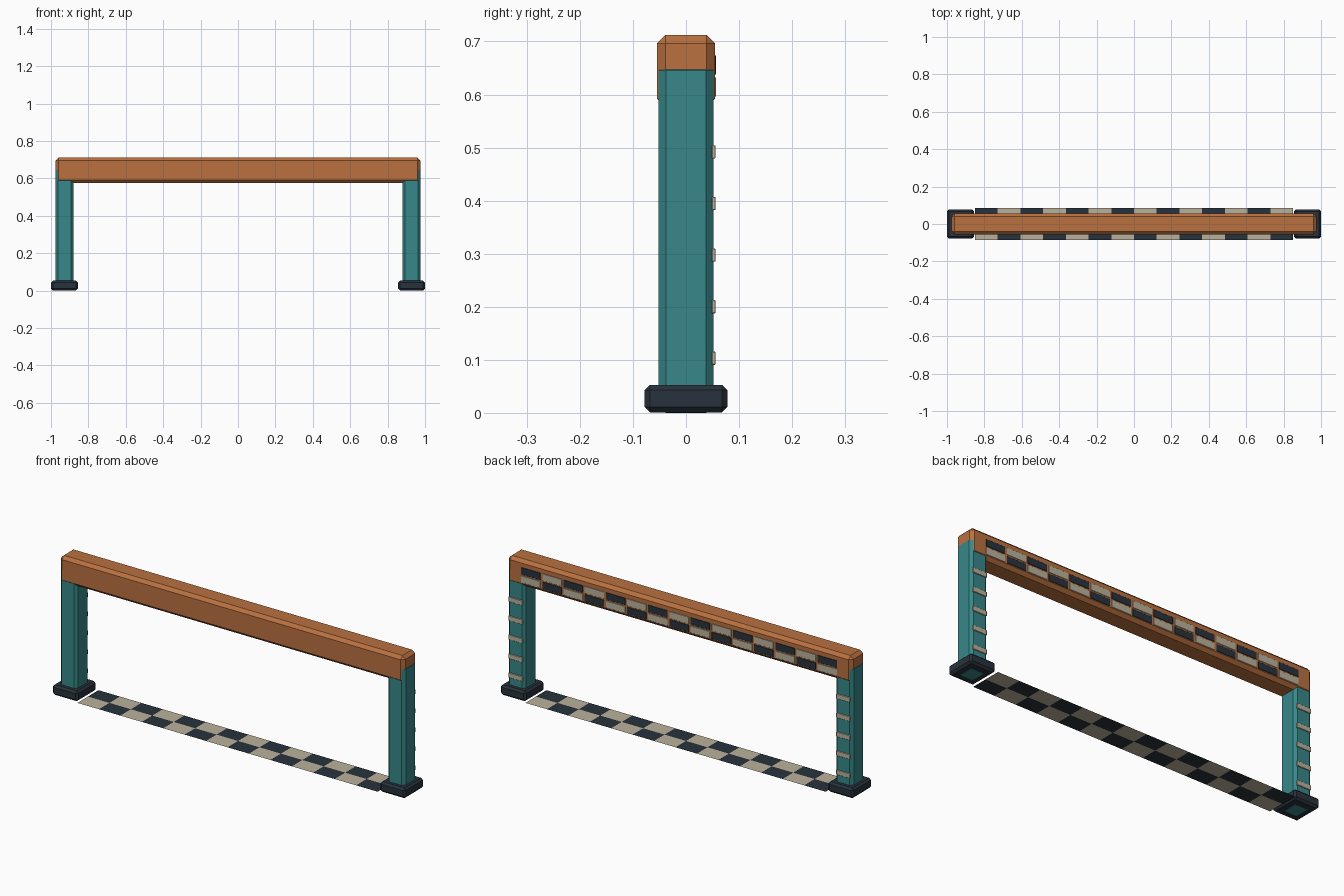
import bpy, bmesh
from mathutils import Matrix, Vector

if "Cube" in bpy.data.objects:
    bpy.data.objects.remove(bpy.data.objects["Cube"])


def material(name, rgb):
    m = bpy.data.materials.new(name)
    m.diffuse_color = tuple((c / 255) ** 2.2 for c in rgb) + (1,)
    m.use_nodes = True
    m.node_tree.nodes["Principled BSDF"].inputs["Base Color"].default_value = m.diffuse_color
    return m


ORANGE = material("orange", (184, 112, 66))
TEAL = material("teal", (58, 134, 136))
DARK = material("charcoal", (44, 53, 62))
CREAM = material("cream", (186, 176, 154))


def finish(name, bm, mats, bevel=0):
    bmesh.ops.recalc_face_normals(bm, faces=bm.faces)
    me = bpy.data.meshes.new(name)
    bm.to_mesh(me)
    bm.free()
    for m in mats:
        me.materials.append(m)
    ob = bpy.data.objects.new(name, me)
    bpy.context.collection.objects.link(ob)
    if bevel:
        mod = ob.modifiers.new("chamfer", 'BEVEL')
        mod.width = bevel
        mod.segments = 1
    return ob


def add_box(bm, lo, hi, mat=0):
    lo, hi = Vector(lo), Vector(hi)
    mtx = Matrix.Translation((lo + hi) / 2) @ Matrix.Diagonal((*(hi - lo), 1))
    verts = bmesh.ops.create_cube(bm, size=1, matrix=mtx)["verts"]
    for f in {f for v in verts for f in v.link_faces}:
        f.material_index = mat


def box(name, lo, hi, mat, bevel=0):
    bm = bmesh.new()
    add_box(bm, lo, hi)
    return finish(name, bm, [mat], bevel)


# Crossbeam
box("crossbeam", (-0.975, -0.055, 0.576), (0.975, 0.055, 0.712), ORANGE, 0.016)

# Legs, feet and the rungs on the back of each leg
for side, s in (("left", -1), ("right", 1)):
    cx = s * 0.928
    box(side + "_leg", (cx - 0.049, -0.052, 0), (cx + 0.049, 0.052, 0.659), TEAL, 0.014)
    box(side + "_foot", (cx - 0.072, -0.078, 0.001), (cx + 0.072, 0.078, 0.053), DARK, 0.01)
    bm = bmesh.new()
    for i in range(5):
        z = 0.103 + i * 0.0972
        add_box(bm, (cx - 0.039, 0.048, z - 0.0125), (cx + 0.039, 0.056, z + 0.0125))
    finish(side + "_leg_rungs", bm, [CREAM], 0.0015)

# Raised checker tiles on the back of the beam
bm = bmesh.new()
for i in range(15):
    for row, z in enumerate((0.614, 0.656)):
        x = (i - 7) * 0.12
        add_box(bm, (x - 0.055, 0.05, z - 0.018), (x + 0.055, 0.057, z + 0.018), (i + row) % 2)
finish("beam_checker_tiles", bm, [CREAM, DARK], 0.001)

# Flat checkered line on the ground
bm = bmesh.new()
w = 1.7 / 14
for i in range(14):
    for row in range(2):
        x, y = -0.85 + i * w, -0.085 + row * 0.085
        f = bm.faces.new([bm.verts.new(p) for p in (
            (x, y, 0.003), (x + w, y, 0.003), (x + w, y + 0.085, 0.003), (x, y + 0.085, 0.003))])
        f.material_index = (i + row) % 2
bmesh.ops.remove_doubles(bm, verts=bm.verts, dist=0.0005)
finish("ground_checker_line", bm, [CREAM, DARK])
